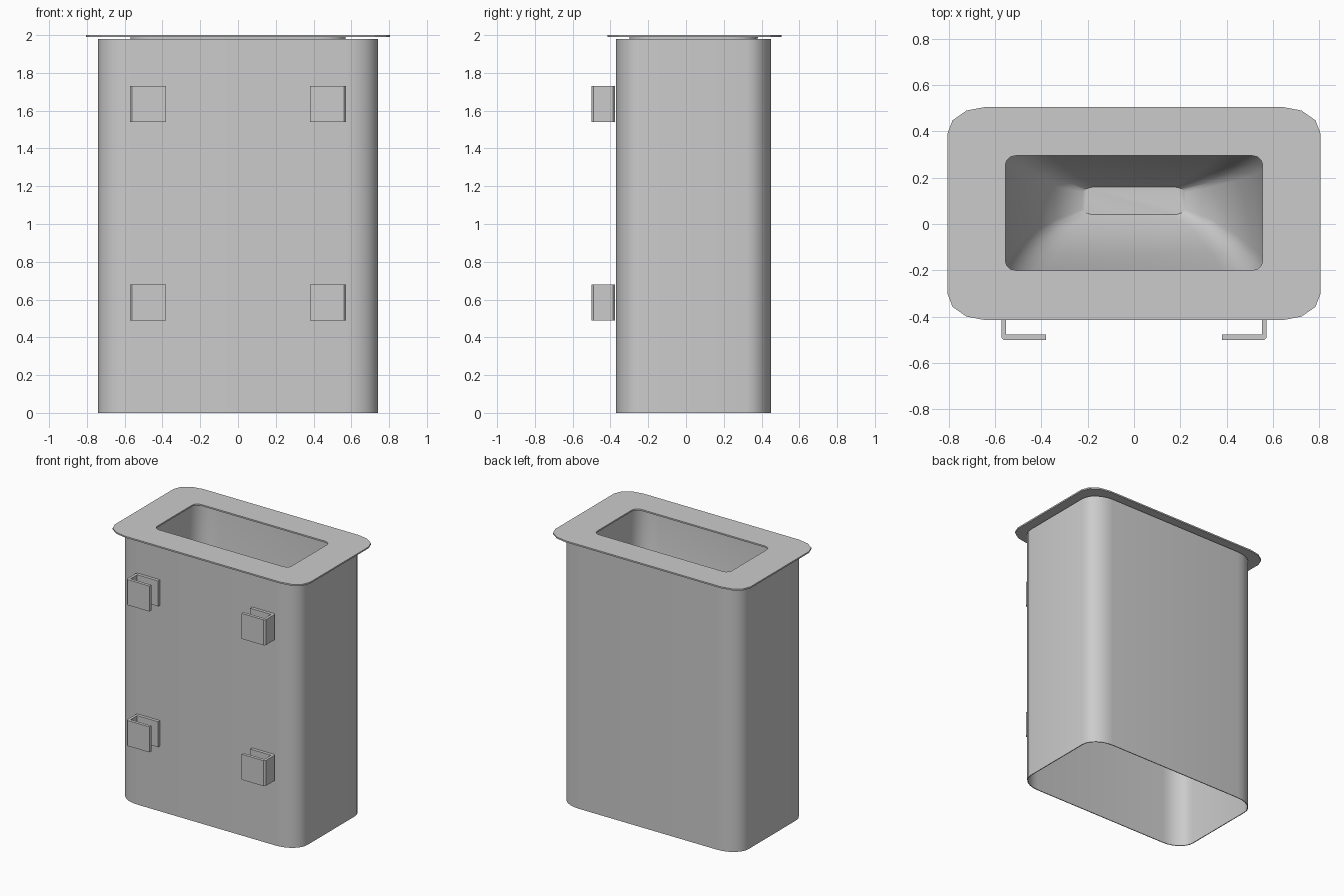
import bpy, bmesh, math

if "Cube" in bpy.data.objects:
    bpy.data.objects.remove(bpy.data.objects["Cube"])


def ring(hx, hy, rx, ry, cy, segs):
    """Rounded rectangle outline, counter-clockwise, elliptical corners."""
    pts = []
    for i, (sx, sy) in enumerate([(1, 1), (-1, 1), (-1, -1), (1, -1)]):
        for k in range(segs + 1):
            a = math.pi / 2 * (i + k / segs)
            pts.append((sx * (hx - rx) + rx * math.cos(a),
                        cy + sy * (hy - ry) + ry * math.sin(a)))
    return pts


def loft(name, sections, cap_end=False, closed=False, smooth=True):
    """Join a stack of (outline, z) sections with quads."""
    bm = bmesh.new()
    rows = [[bm.verts.new((x, y, z)) for x, y in pts] for pts, z in sections]
    pairs = list(zip(rows, rows[1:]))
    if closed:
        pairs.append((rows[-1], rows[0]))
    for a, b in pairs:
        n = len(a)
        for i in range(n):
            j = (i + 1) % n
            bm.faces.new((a[i], a[j], b[j], b[i]))
    if cap_end:
        bm.faces.new(rows[-1])
    bmesh.ops.recalc_face_normals(bm, faces=bm.faces)
    me = bpy.data.meshes.new(name)
    bm.to_mesh(me)
    bm.free()
    ob = bpy.data.objects.new(name, me)
    bpy.context.collection.objects.link(ob)
    if smooth:
        bpy.ops.object.select_all(action='DESELECT')
        bpy.context.view_layer.objects.active = ob
        ob.select_set(True)
        bpy.ops.object.shade_smooth_by_angle(angle=math.radians(40))
    return ob


# Outer sleeve: thin rounded wall, open at the top and bottom
outer = ring(0.74, 0.41, 0.17, 0.13, 0.04, 6)
inner = ring(0.734, 0.404, 0.164, 0.124, 0.04, 6)
loft("outer_sleeve", [(outer, 0), (outer, 1.98), (inner, 1.98), (inner, 0)],
     closed=True)

# Top flange with the rectangular opening
rim = ring(0.805, 0.46, 0.165, 0.115, 0.045, 3)
hole = ring(0.555, 0.2475, 0.045, 0.04, 0.0475, 3)
loft("top_flange", [(rim, 1.989), (rim, 2.0), (hole, 2.0), (hole, 1.989)],
     closed=True, smooth=False)

# Hanging liner bag, tapering to a narrow bottom
bag = [(1.989, 0.57, 0.34, 0.04), (1.7, 0.57, 0.33, 0.04),
       (1.3, 0.53, 0.28, 0.05), (0.9, 0.45, 0.20, 0.07),
       (0.65, 0.34, 0.12, 0.09), (0.55, 0.22, 0.06, 0.10)]
liner = loft("liner_bag", [(ring(hx, hy, hx * 0.25, hy * 0.4, cy, 4), z)
                           for z, hx, hy, cy in bag], cap_end=True)
liner.data.flip_normals()

# Four U-shaped mounting hooks on the front
profile = [(-0.38, -0.50), (-0.38, -0.477), (-0.552, -0.477),
           (-0.552, -0.399), (-0.38, -0.399), (-0.38, -0.376),
           (-0.562, -0.376), (-0.572, -0.386), (-0.572, -0.49),
           (-0.562, -0.50)]
for side, sx in (("left", 1), ("right", -1)):
    for level, z in (("lower", 0.49), ("upper", 1.54)):
        pts = [(sx * x, y) for x, y in profile]
        hook = loft(f"{level}_{side}_hook", [(pts, z), (pts, z + 0.19)],
                    smooth=False)
        bm = bmesh.new()
        bm.from_mesh(hook.data)
        bmesh.ops.holes_fill(bm, edges=bm.edges, sides=0)
        bmesh.ops.recalc_face_normals(bm, faces=bm.faces)
        bm.to_mesh(hook.data)
        bm.free()
